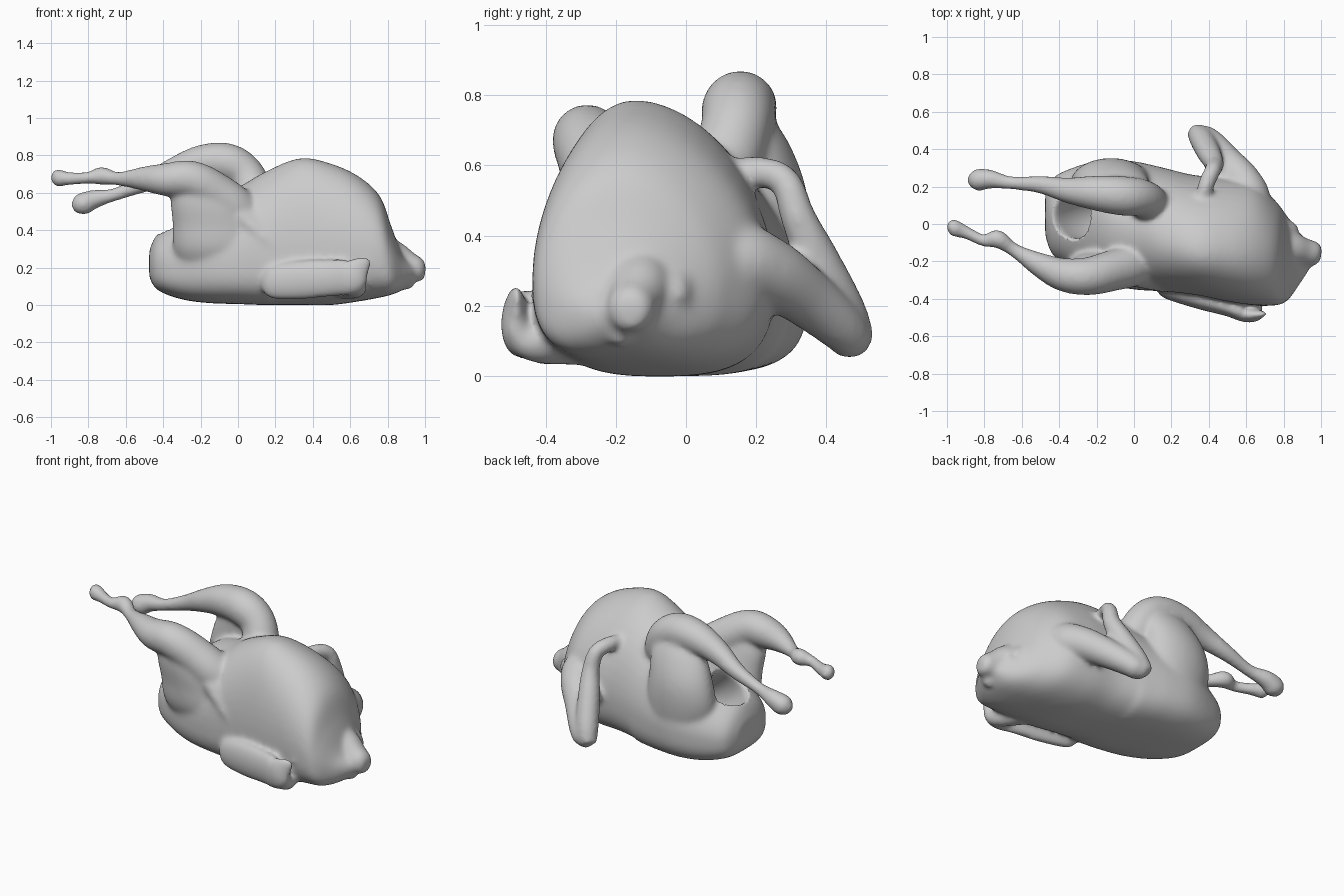
import bpy, bmesh, math
from mathutils import Vector


def spline(points, steps):
    """Catmull-Rom through tuples of any length."""
    out, n = [], len(points)
    for i in range(n - 1):
        a, b, c, d = (points[max(0, min(n - 1, i + k))] for k in (-1, 0, 1, 2))
        for s in range(steps):
            t = s / steps
            out.append([0.5 * (2*q + (r-p)*t + (2*p-5*q+4*r-u)*t*t + (3*q-p-3*r+u)*t**3)
                        for p, q, r, u in zip(a, b, c, d)])
    out.append(list(points[-1]))
    return out


def loft(bm, rings):
    rows = [[bm.verts.new(p) for p in ring] for ring in rings]
    n = len(rows[0])
    for a, b in zip(rows, rows[1:]):
        for i in range(n):
            j = (i + 1) % n
            bm.faces.new((a[i], a[j], b[j], b[i]))
    bm.faces.new(rows[0][::-1])
    bm.faces.new(rows[-1])


def tube(bm, points, flat=1.0, sides=20):
    """Limb along (x, y, z, radius) points; flat squeezes it sideways."""
    pts = spline(points, 6)
    rings = []
    for i, p in enumerate(pts):
        t = (Vector(pts[min(i+1, len(pts)-1)][:3]) - Vector(pts[max(i-1, 0)][:3])).normalized()
        u = t.cross(Vector((0, 0, 1)))
        u = u.normalized() if u.length > 0.05 else Vector((0, 1, 0))
        v = u.cross(t).normalized()
        r = max(p[3], 0.006)
        rings.append([Vector(p[:3]) + u*r*flat*math.cos(k*math.tau/sides)
                      + v*r*math.sin(k*math.tau/sides) for k in range(sides)])
    loft(bm, rings)


def slab(bm, points, sides=32):
    """Stack of level ellipses (x, y, z, x radius, y radius)."""
    loft(bm, [[(x + rx*math.cos(k*math.tau/sides), y + ry*math.sin(k*math.tau/sides), z)
               for k in range(sides)] for x, y, z, rx, ry in spline(points, 6)])


def finish(bm, name):
    bmesh.ops.recalc_face_normals(bm, faces=bm.faces)
    for f in bm.faces:
        f.smooth = True
    me = bpy.data.meshes.new(name)
    bm.to_mesh(me)
    bm.free()
    ob = bpy.data.objects.new(name, me)
    bpy.context.collection.objects.link(ob)
    return ob


bm = bmesh.new()

# Torso sections: x, y min, y max, bottom, top, ridge y, widest z
torso = [
    (-0.475, -0.06, 0.16, 0.15, 0.29, 0.05, 0.22),
    (-0.43, -0.17, 0.25, 0.08, 0.38, 0.05, 0.21),
    (-0.30, -0.25, 0.31, 0.03, 0.47, 0.05, 0.22),
    (-0.15, -0.32, 0.345, 0.01, 0.58, 0.03, 0.24),
    (0.00, -0.35, 0.335, 0.005, 0.63, -0.03, 0.24),
    (0.14, -0.36, 0.305, 0.00, 0.71, -0.09, 0.25),
    (0.33, -0.38, 0.26, 0.00, 0.785, -0.14, 0.27),
    (0.50, -0.415, 0.25, 0.00, 0.755, -0.15, 0.28),
    (0.65, -0.435, 0.22, 0.02, 0.685, -0.16, 0.28),
    (0.76, -0.435, 0.12, 0.04, 0.58, -0.17, 0.26),
    (0.82, -0.41, 0.04, 0.055, 0.42, -0.18, 0.2),
    (0.88, -0.33, -0.04, 0.08, 0.27, -0.17, 0.18),
    (0.94, -0.24, -0.10, 0.13, 0.22, -0.16, 0.17)]
rings = []
for x, y0, y1, zb, zt, yr, zm in spline(torso, 6):
    ring = []
    for k in range(48):
        c, s = math.cos(k*math.tau/48), math.sin(k*math.tau/48)
        e = (0.62 if x < 0.2 else 0.7) if s < 0 else (1.1 if c > 0 else 0.96)
        a, b = abs(c)**e, abs(s)**e
        mid = yr if s > 0 else (y0 + y1) / 2
        y = mid + (y1 - mid)*a if c > 0 else mid - (mid - y0)*a
        ring.append((x, y, zm + ((zt - zm) if s > 0 else (zb - zm))*b))
    rings.append(ring)
loft(bm, rings)

# Neck stump with a ragged end
tube(bm, [(0.72, -0.13, 0.32, 0.06), (0.82, -0.13, 0.26, 0.09), (0.91, -0.15, 0.21, 0.075),
          (0.97, -0.16, 0.185, 0.065), (1.0, -0.165, 0.18, 0.04)])
tube(bm, [(0.84, -0.2, 0.16, 0.05), (0.91, -0.19, 0.12, 0.04), (0.94, -0.19, 0.11, 0.02)])
tube(bm, [(0.7, -0.06, 0.32, 0.06), (0.81, -0.04, 0.25, 0.06), (0.85, -0.03, 0.2, 0.04)])

# Near leg
tube(bm, [(-1.0, -0.02, 0.68, 0.02), (-0.97, -0.02, 0.68, 0.048), (-0.9, -0.045, 0.675, 0.036),
          (-0.8, -0.09, 0.68, 0.033), (-0.73, -0.08, 0.69, 0.05), (-0.64, -0.14, 0.675, 0.038),
          (-0.5, -0.22, 0.675, 0.067), (-0.38, -0.27, 0.67, 0.09), (-0.25, -0.28, 0.67, 0.102),
          (-0.12, -0.25, 0.6, 0.11), (0.02, -0.21, 0.49, 0.11), (0.18, -0.15, 0.36, 0.03)])

# Far leg
tube(bm, [(-0.88, 0.23, 0.51, 0.025), (-0.84, 0.235, 0.535, 0.06), (-0.77, 0.24, 0.565, 0.052),
          (-0.66, 0.22, 0.59, 0.036), (-0.5, 0.21, 0.65, 0.048), (-0.35, 0.18, 0.715, 0.07),
          (-0.2, 0.165, 0.76, 0.095), (-0.06, 0.15, 0.76, 0.106), (0.04, 0.14, 0.7, 0.1),
          (0.09, 0.1, 0.58, 0.1), (0.13, 0.04, 0.46, 0.04)])

# Thighs spreading from each leg into the flank
slab(bm, [(-0.22, -0.27, 0.69, 0.1, 0.05), (-0.18, -0.26, 0.57, 0.18, 0.095),
          (-0.13, -0.235, 0.43, 0.22, 0.115), (-0.1, -0.2, 0.27, 0.24, 0.13),
          (-0.08, -0.1, 0.08, 0.18, 0.1)])
slab(bm, [(-0.07, 0.16, 0.77, 0.1, 0.06), (-0.09, 0.195, 0.66, 0.17, 0.1),
          (-0.12, 0.22, 0.52, 0.2, 0.125), (-0.12, 0.215, 0.37, 0.22, 0.135),
          (-0.1, 0.19, 0.22, 0.2, 0.13), (-0.1, 0.12, 0.1, 0.15, 0.1)])

# Near wing, folded flat against the side
tube(bm, [(0.13, -0.35, 0.12, 0.04), (0.18, -0.36, 0.12, 0.088), (0.35, -0.405, 0.135, 0.105),
          (0.5, -0.445, 0.145, 0.1), (0.6, -0.48, 0.155, 0.098), (0.65, -0.485, 0.2, 0.065),
          (0.705, -0.48, 0.245, 0.02)], flat=0.48)
tube(bm, [(0.64, -0.48, 0.11, 0.045), (0.63, -0.42, 0.09, 0.055), (0.55, -0.3, 0.1, 0.07)])

# Far wing: upper limb to the elbow, then the folded strip back up to the breast
tube(bm, [(0.6, -0.02, 0.3, 0.06), (0.62, 0.12, 0.33, 0.11), (0.58, 0.23, 0.3, 0.1),
          (0.49, 0.34, 0.225, 0.085), (0.41, 0.44, 0.14, 0.07), (0.36, 0.48, 0.09, 0.055),
          (0.35, 0.5, 0.06, 0.02)])
tube(bm, [(0.33, 0.49, 0.085, 0.05), (0.36, 0.455, 0.17, 0.065), (0.40, 0.38, 0.32, 0.064),
          (0.43, 0.32, 0.45, 0.052), (0.42, 0.285, 0.55, 0.045), (0.39, 0.22, 0.58, 0.045),
          (0.36, 0.12, 0.58, 0.04)])
tube(bm, [(0.52, 0.1, 0.25, 0.05), (0.52, 0.22, 0.28, 0.08), (0.45, 0.31, 0.28, 0.07),
          (0.41, 0.38, 0.25, 0.06)])

# Skin folds across the near flank
for d in (0.0, 0.11):
    tube(bm, [(-0.16+d, -0.27, 0.6-d*0.4, 0.03), (0.02+d, -0.29, 0.47-d*0.4, 0.05),
              (0.16+d, -0.33, 0.34-d*0.4, 0.035), (0.26+d, -0.345, 0.26-d*0.4, 0.015)])

bird = finish(bm, "poultry_body")

# Body cavity between the legs
bm = bmesh.new()
tube(bm, [(-0.45, 0.06, 0.6, 0.06), (-0.37, 0.05, 0.5, 0.11), (-0.28, 0.04, 0.38, 0.135),
          (-0.16, 0.03, 0.28, 0.13), (-0.04, 0.01, 0.24, 0.08), (0.02, 0.0, 0.24, 0.01)])
cavity = finish(bm, "cavity_cutter")
cavity.hide_render = True
cavity.hide_viewport = True

# Fuse everything into one skin, hollow it and soften the joins
fuse = bird.modifiers.new("fuse", 'REMESH')
fuse.mode = 'VOXEL'
fuse.voxel_size = 0.012
fuse.use_smooth_shade = True
cut = bird.modifiers.new("hollow", 'BOOLEAN')
cut.operation = 'DIFFERENCE'
cut.object = cavity
soft = bird.modifiers.new("soften", 'SMOOTH')
soft.factor = 0.5
soft.iterations = 18
